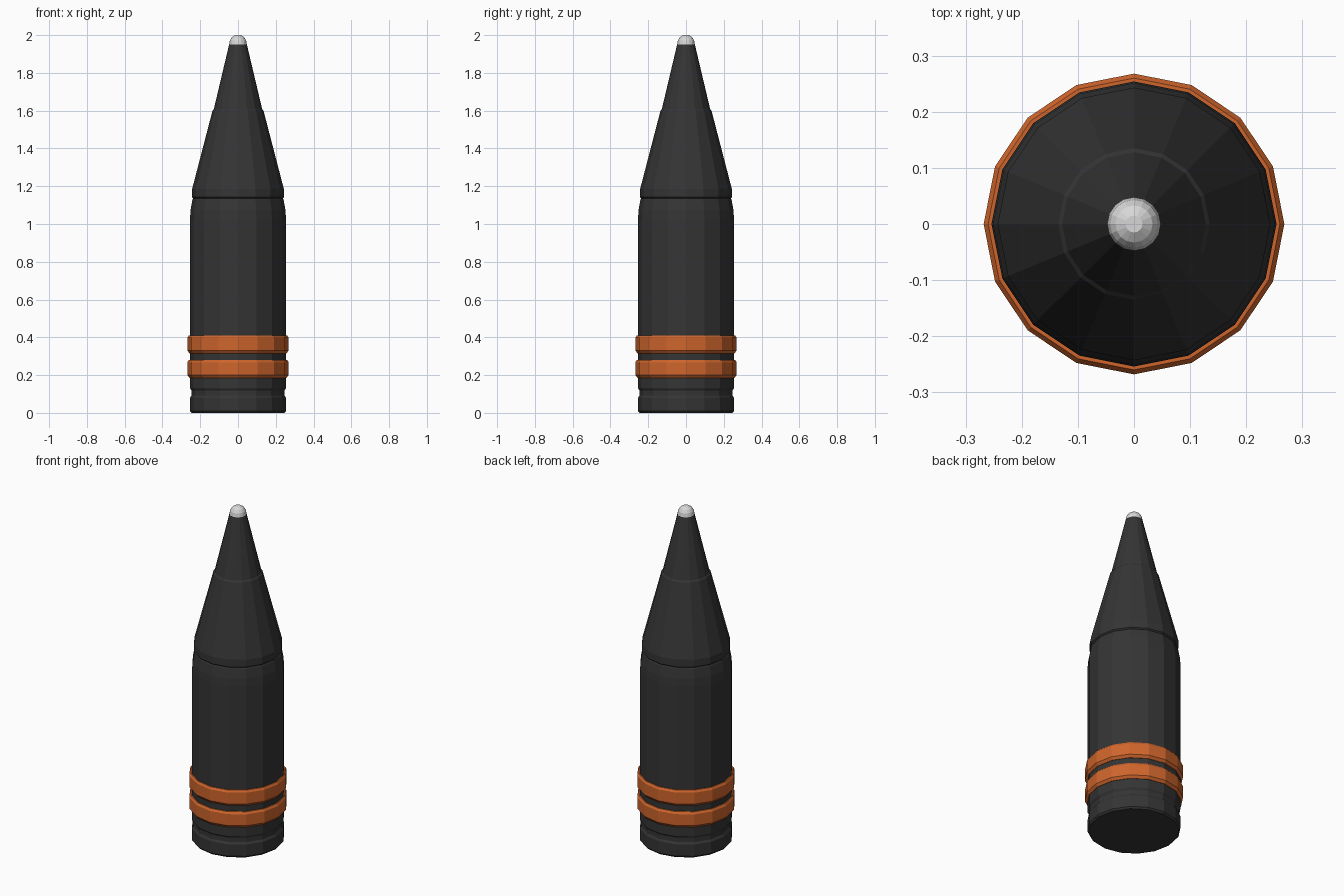
import bpy, bmesh, math

if "Cube" in bpy.data.objects:
    bpy.data.objects.remove(bpy.data.objects["Cube"])

SIDES = 16


def material(name, rgb):
    m = bpy.data.materials.new(name)
    m.diffuse_color = (*rgb, 1)
    m.use_nodes = True
    m.node_tree.nodes["Principled BSDF"].inputs["Base Color"].default_value = m.diffuse_color
    return m


dark = material("dark_steel", (0.035, 0.035, 0.035))
copper = material("copper_orange", (0.62, 0.13, 0.025))
silver = material("pale_silver", (0.68, 0.68, 0.68))


def lathe(name, profile, mat, closed=False):
    """Revolve (radius, z) points about z; open profiles get capped ends."""
    bm = bmesh.new()
    rings = []
    for r, z in profile:
        rings.append([bm.verts.new((r * math.cos(math.tau * i / SIDES),
                                    r * math.sin(math.tau * i / SIDES), z))
                      for i in range(SIDES)])
    pairs = list(zip(rings, rings[1:]))
    if closed:
        pairs.append((rings[-1], rings[0]))
    else:
        bm.faces.new(rings[0][::-1])
        bm.faces.new(rings[-1])
    for a, b in pairs:
        for i in range(SIDES):
            j = (i + 1) % SIDES
            bm.faces.new((a[i], a[j], b[j], b[i]))
    bmesh.ops.recalc_face_normals(bm, faces=bm.faces)
    me = bpy.data.meshes.new(name)
    bm.to_mesh(me)
    bm.free()
    me.materials.append(mat)
    ob = bpy.data.objects.new(name, me)
    bpy.context.collection.objects.link(ob)
    return ob


# Main body with base groove and tapered shoulder
lathe("body", [(0.246, 0), (0.254, 0.01), (0.254, 0.08), (0.246, 0.092),
               (0.246, 0.118), (0.254, 0.13), (0.254, 1.03), (0.251, 1.075),
               (0.241, 1.13), (0.236, 1.135)], dark)

# Nose cone: collar, lower cone, small step, upper cone
lathe("nose_cone", [(0.236, 1.135), (0.243, 1.142), (0.243, 1.185),
                    (0.239, 1.2), (0.135, 1.6), (0.128, 1.608),
                    (0.047, 1.95)], dark)

# Rounded tip
lathe("tip", [(0.047, 1.95), (0.043, 1.972), (0.033, 1.988),
              (0.015, 2.0)], silver)

# Two driving bands
for n, (z0, z1) in enumerate([(0.185, 0.28), (0.315, 0.41)], 1):
    lathe(f"driving_band_{n}", [(0.245, z0), (0.256, z0), (0.268, z0 + 0.015),
                                (0.268, z1 - 0.012), (0.26, z1), (0.245, z1)],
          copper, closed=True)
